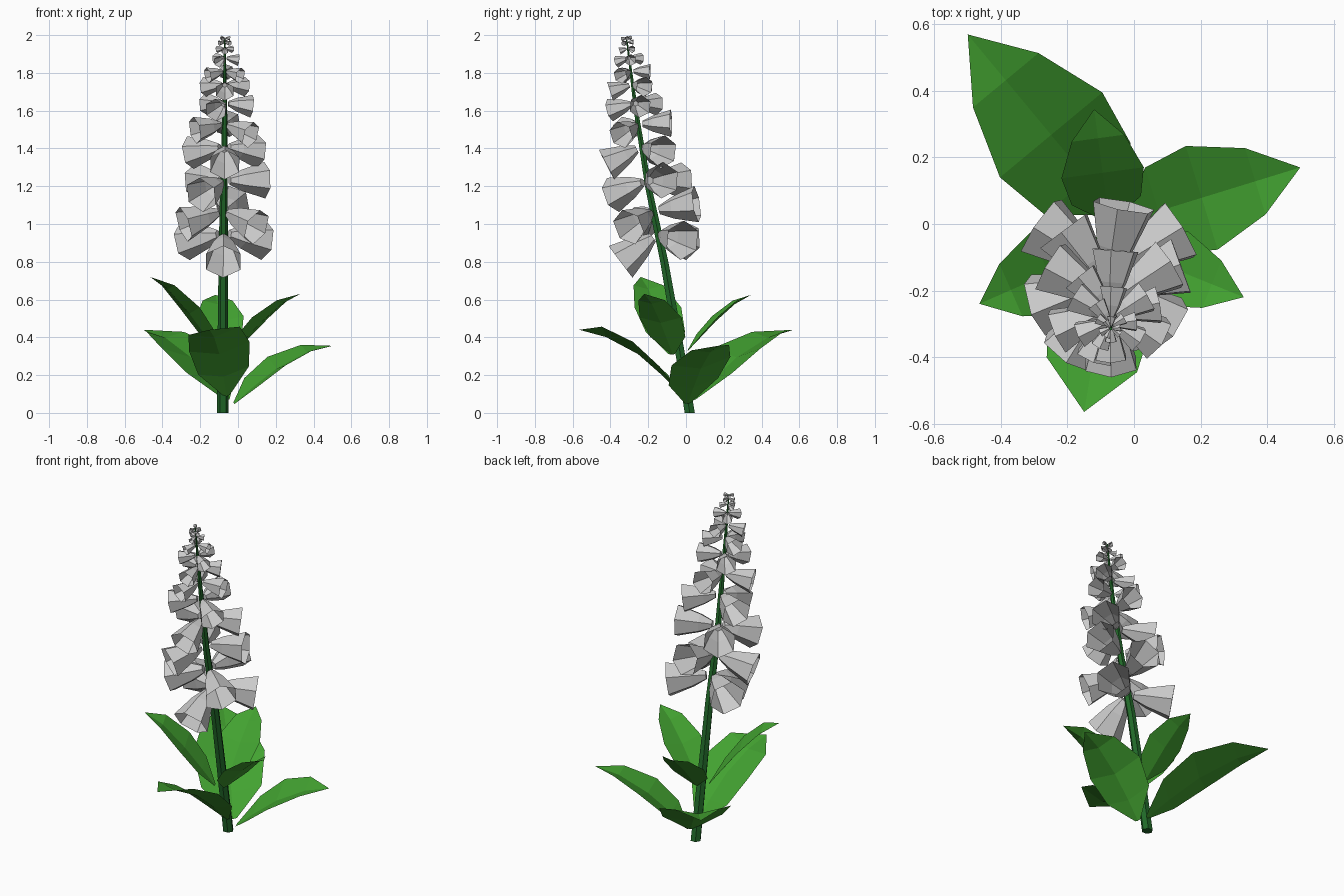
import bpy
import math
from mathutils import Vector

if "Cube" in bpy.data.objects:
    bpy.data.objects.remove(bpy.data.objects["Cube"])


def material(name, rgb):
    m = bpy.data.materials.new(name)
    m.diffuse_color = (*rgb, 1)
    m.use_nodes = True
    m.node_tree.nodes["Principled BSDF"].inputs["Base Color"].default_value = m.diffuse_color
    return m


LEAF = material("leaf_green", (0.055, 0.36, 0.03))
STEM = material("stem_green", (0.015, 0.14, 0.022))


def make(name, verts, faces, mat=None):
    me = bpy.data.meshes.new(name)
    me.from_pydata([tuple(v) for v in verts], [], faces)
    if mat:
        me.materials.append(mat)
    ob = bpy.data.objects.new(name, me)
    bpy.context.collection.objects.link(ob)
    return ob


def tube(rings, sides, cap_end, roll):
    """Loft rings given as (centre, axis_u, axis_v, radius)."""
    verts, faces = [], []
    for c, u, v, r in rings:
        for k in range(sides):
            a = 2 * math.pi * (k + roll) / sides
            verts.append(c + (u * math.cos(a) + v * math.sin(a)) * r)
    for b in range(0, (len(rings) - 1) * sides, sides):
        for k in range(sides):
            n = (k + 1) % sides
            faces.append((b + k, b + n, b + sides + n, b + sides + k))
    faces.append(tuple(reversed(range(sides))))
    if cap_end:
        b = (len(rings) - 1) * sides
        faces.append(tuple(range(b, b + sides)))
    return verts, faces


# Stem: leaning, tapered six-sided stalk
PATH = [Vector(p) for p in [(-0.08, 0.02, 0), (-0.08, -0.045, 0.4), (-0.078, -0.115, 0.8),
                            (-0.075, -0.2, 1.2), (-0.07, -0.265, 1.6), (-0.07, -0.315, 1.985)]]


def stem_at(z):
    for a, b in zip(PATH, PATH[1:]):
        if z <= b.z or b is PATH[-1]:
            return a.lerp(b, (z - a.z) / (b.z - a.z)), (b - a).normalized()


X, Y, Z = Vector((1, 0, 0)), Vector((0, 1, 0)), Vector((0, 0, 1))
radii = [0.031, 0.028, 0.025, 0.02, 0.013, 0.004]
make("stem", *tube([(p, X, Y, r) for p, r in zip(PATH, radii)], 6, True, 0), STEM)


# Leaves: creased blades that arch outward from the stem
def leaf(name, base, tip, half, arch, bank=0.0, outer=0.64):
    base, tip = Vector(base), Vector(tip)
    d = tip - base
    out = Vector((d.x, d.y, 0)).normalized()
    left = Vector((-out.y, out.x, 0))
    verts = []
    for t, w in [(0, 0.1), (0.18, 0.84), (0.43, 1), (0.74, outer)]:
        c = base + d * t
        c.z = base.z + d.z * (1 - (1 - t) ** arch)
        w *= half
        verts += [c + left * w + Z * (0.11 + bank) * w,
                  c - Z * 0.13 * w,
                  c - left * w + Z * (0.11 - bank) * w]
    verts.append(tip)
    faces = []
    for i in range(0, 9, 3):
        faces += [(i, i + 1, i + 4, i + 3), (i + 1, i + 2, i + 5, i + 4)]
    faces += [(9, 10, 12), (10, 11, 12)]
    make(name, verts, faces, LEAF)


leaf("lower_leaf_back", (-0.06, 0.04, 0.07), (-0.5, 0.57, 0.44), 0.2, 2)
leaf("lower_leaf_right", (-0.02, 0.01, 0.05), (0.5, 0.17, 0.355), 0.163, 2, 0.14)
leaf("lower_leaf_front", (-0.06, -0.02, 0.09), (-0.15, -0.565, 0.44), 0.162, 2.1, 0.16, 0.85)
leaf("upper_leaf_left", (-0.1, -0.08, 0.31), (-0.465, -0.24, 0.72), 0.135, 1.5)
leaf("upper_leaf_right", (-0.04, -0.07, 0.31), (0.33, -0.22, 0.63), 0.12, 1.5)
leaf("upper_leaf_back", (-0.075, 0.01, 0.33), (-0.12, 0.345, 0.625), 0.125, 1.5)


# Flowers: whorls of three open hexagonal bells, shrinking toward the top
# each whorl: height, reach, angles, droops (degrees)
def even(start):
    return (start, start + 120, start + 240)


WHORLS = [(0.95, 0.25, (29, 147, 270), (14, 16, 25)),
          (1.07, 0.235, (79, 202, 320), (3, 14, 14)),
          (1.23, 0.23, (20, 127, 238), (2, 8, 12)),
          (1.41, 0.21, even(31), (12, 14, 18)),
          (1.53, 0.175, even(85), (8, 8, 14)),
          (1.64, 0.145, even(10), (8, 8, 8)),
          (1.74, 0.125, even(30), (10, 10, 10)),
          (1.81, 0.102, even(85), (10, 10, 10)),
          (1.88, 0.075, even(5), (10, 10, 10)),
          (1.93, 0.046, even(30), (10, 10, 10)),
          (1.962, 0.034, even(85), (5, 5, 5)),
          (1.985, 0.028, even(5), (5, 5, 5))]
for i, (z, reach, angles, droops) in enumerate(WHORLS):
    c, axis = stem_at(z)
    lean = Z.rotation_difference(axis)
    for j, (angle, droop) in enumerate(zip(angles, droops)):
        a, e = math.radians(angle), math.radians(-droop)
        d = lean @ Vector((math.cos(a) * math.cos(e), math.sin(a) * math.cos(e), math.sin(e)))
        side = axis.cross(d).normalized()
        up = d.cross(side)
        rings = [(c + d * reach * s, side, up, reach * r)
                 for s, r in [(0.14, 0.1), (0.45, 0.25), (1.0, 0.42)]]
        make(f"bell_flower_{i + 1}_{j + 1}", *tube(rings, 6, False, 0.5 if j else 0.3))
